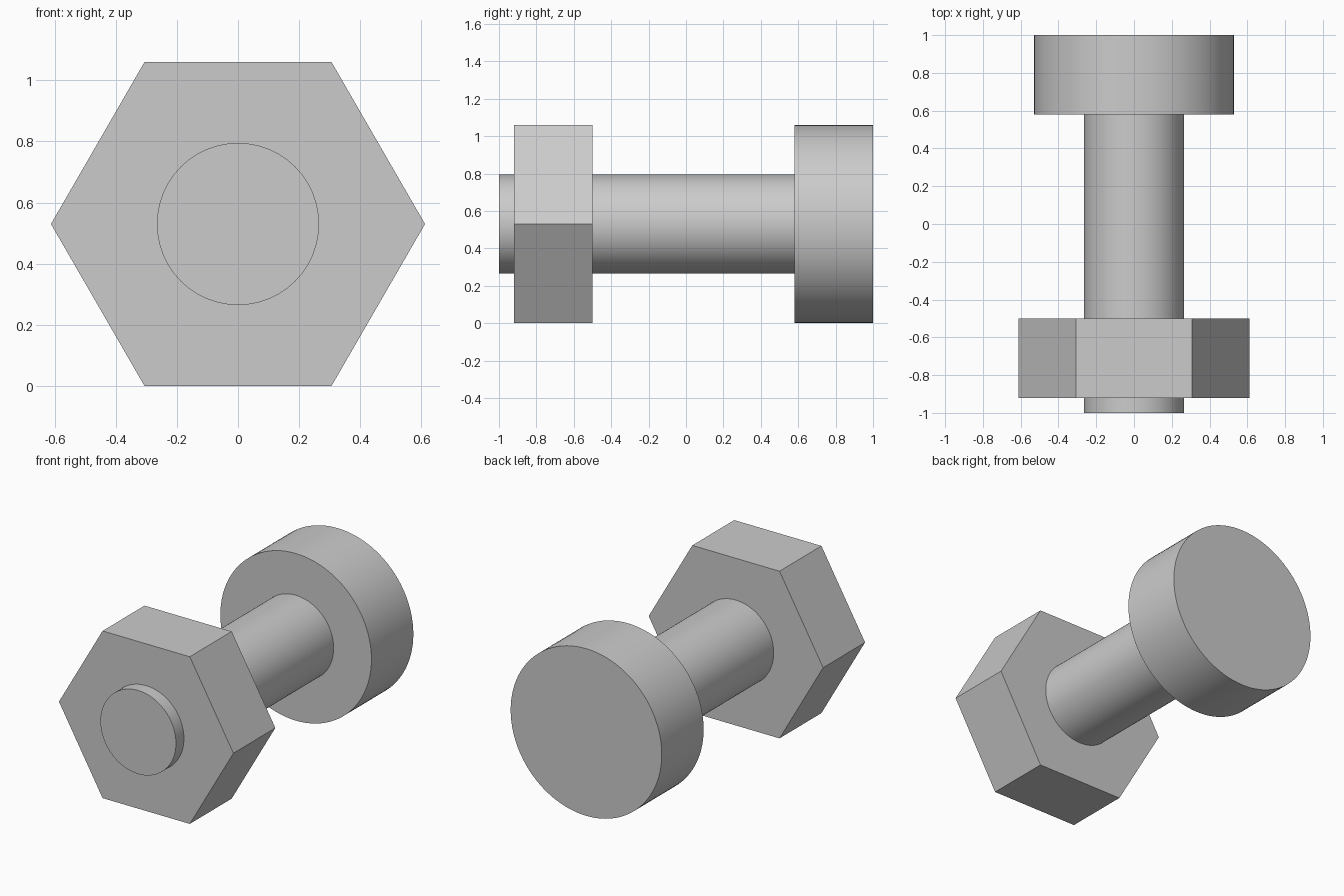
import bpy
import bmesh
from math import cos, sin, tau, radians, sqrt

cube = bpy.data.objects.get("Cube")
if cube:
    bpy.data.objects.remove(cube, do_unlink=True)

AXIS_Z = 0.53          # height of the bolt axis
HEAD_RADIUS = 0.53
SHAFT_RADIUS = 0.265

steel = bpy.data.materials.new("grey steel")
steel.use_nodes = True
colour = (0.6, 0.6, 0.6, 1)
steel.diffuse_color = colour
steel.node_tree.nodes["Principled BSDF"].inputs["Base Color"].default_value = colour


def prism(name, radius, sides, y_front, y_back):
    """Closed prism along y, with its first corner pointing to +x."""
    bm = bmesh.new()
    ring = [bm.verts.new((radius * cos(tau * i / sides), y_front,
                          AXIS_Z + radius * sin(tau * i / sides)))
            for i in range(sides)]
    cap = bm.faces.new(ring)
    extruded = bmesh.ops.extrude_face_region(bm, geom=[cap], use_keep_orig=True)
    back = [v for v in extruded["geom"] if isinstance(v, bmesh.types.BMVert)]
    bmesh.ops.translate(bm, verts=back, vec=(0, y_back - y_front, 0))
    bmesh.ops.recalc_face_normals(bm, faces=bm.faces)
    mesh = bpy.data.meshes.new(name)
    bm.to_mesh(mesh)
    bm.free()
    mesh.materials.append(steel)
    obj = bpy.data.objects.new(name, mesh)
    bpy.context.collection.objects.link(obj)
    return obj


# Round bolt: shaft and head
shaft = prism("shaft", SHAFT_RADIUS, 96, -1.0, 0.58)
head = prism("bolt_head", HEAD_RADIUS, 96, 0.58, 1.0)

# Hexagonal nut, as tall across its flats as the head is wide
nut = prism("hex_nut", HEAD_RADIUS * 2 / sqrt(3), 6, -0.92, -0.5)

# Smooth the round sides, keep the rims sharp
bpy.ops.object.select_all(action="DESELECT")
for obj in (shaft, head):
    obj.select_set(True)
bpy.context.view_layer.objects.active = shaft
bpy.ops.object.shade_smooth_by_angle(angle=radians(30))
